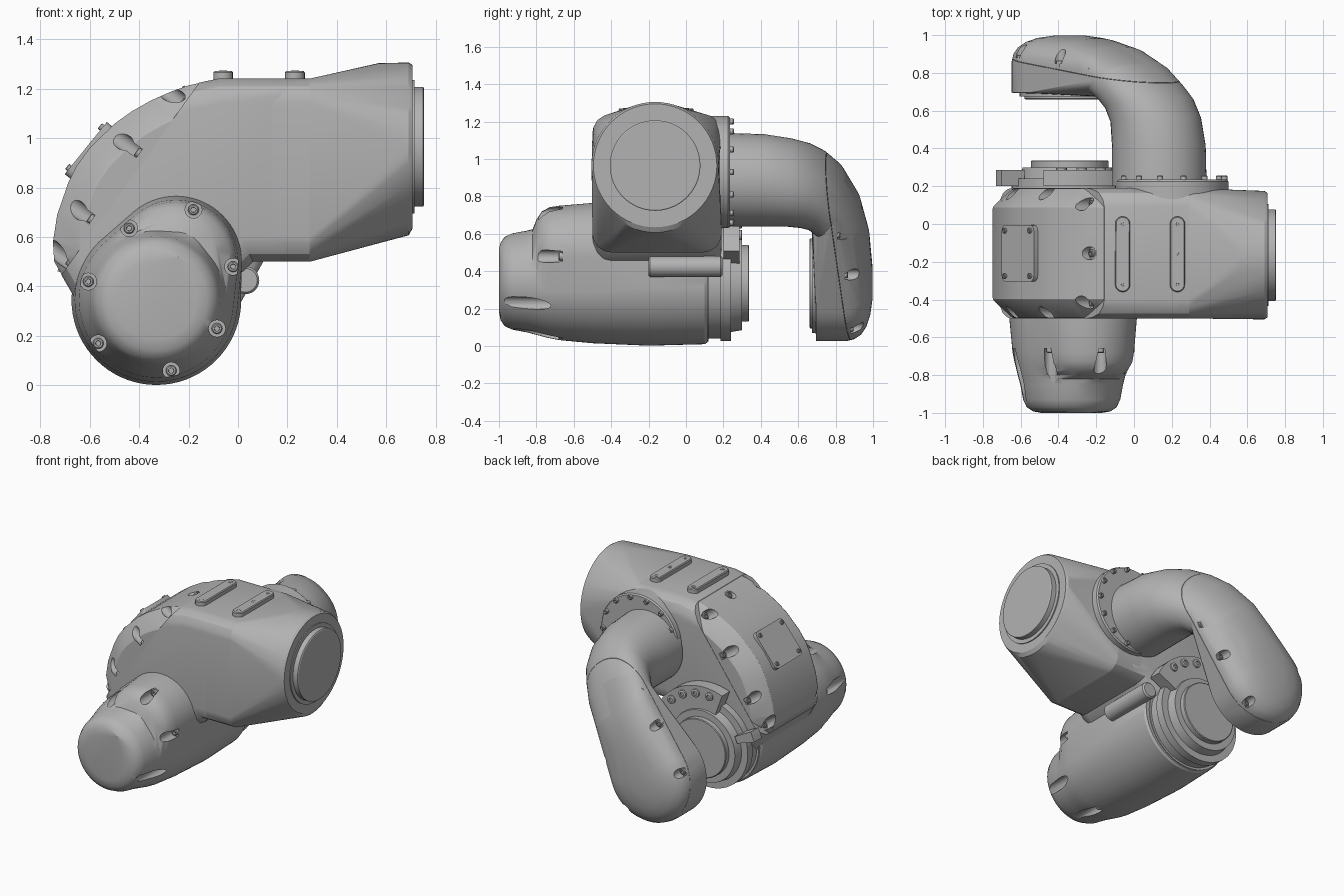
import bpy, bmesh
from math import sin, cos, pi, radians, copysign
from mathutils import Vector as V

if "Cube" in bpy.data.objects:
    bpy.data.objects.remove(bpy.data.objects["Cube"])

grey = bpy.data.materials.new("cast_grey")
grey.use_nodes = True
grey.diffuse_color = (0.45, 0.45, 0.45, 1)
grey.node_tree.nodes["Principled BSDF"].inputs["Base Color"].default_value = grey.diffuse_color
X, Y, Z = V((1, 0, 0)), V((0, 1, 0)), V((0, 0, 1))


def loft(bm, rings):
    """Skin a list of equal point rings and cap both ends."""
    vs = [[bm.verts.new(p) for p in r] for r in rings]
    n = len(vs[0])
    for a, b in zip(vs, vs[1:]):
        for i in range(n):
            bm.faces.new((a[i], a[(i + 1) % n], b[(i + 1) % n], b[i]))
    bm.faces.new(vs[0][::-1])
    bm.faces.new(vs[-1])


def circle(c, axis, r, n=48):
    q = V(axis).to_track_quat('Z', 'Y')
    return [V(c) + q @ V((r * cos(2 * pi * i / n), r * sin(2 * pi * i / n), 0)) for i in range(n)]


def lathe(bm, origin, axis, profile, n=48):
    loft(bm, [circle(V(origin) + V(axis) * h, axis, r, n) for h, r in profile])


def finish(name, bm, cutter=None, angle=32):
    bmesh.ops.recalc_face_normals(bm, faces=bm.faces)
    me = bpy.data.meshes.new(name)
    bm.to_mesh(me)
    bm.free()
    ob = bpy.data.objects.new(name, me)
    bpy.context.collection.objects.link(ob)
    me.materials.append(grey)
    bpy.ops.object.select_all(action='DESELECT')
    ob.select_set(True)
    bpy.context.view_layer.objects.active = ob
    if cutter:
        mod = ob.modifiers.new("pockets", 'BOOLEAN')
        mod.operation, mod.solver, mod.object = 'DIFFERENCE', 'EXACT', cutter
        bpy.ops.object.modifier_apply(modifier=mod.name)
        bpy.data.objects.remove(cutter)
    bpy.ops.object.shade_smooth_by_angle(angle=radians(angle))
    return ob


def pockets(name, seats, axis, length, r=0.034):
    """Cutter cylinders running outward from each seat."""
    bm = bmesh.new()
    for p in seats:
        lathe(bm, p, axis, [(0, r), (length, r)], 20)
    ob = finish(name, bm)
    ob.hide_render = True
    return ob


def screws(name, seats, axis, r=0.022, h=0.022):
    bm = bmesh.new()
    for p in seats:
        lathe(bm, p, axis, [(-0.02, r), (h * .8, r), (h, r * .8), (h, r * .5), (h * .4, r * .45)], 14)
    finish(name, bm)


def cut_half(bm, co, no):
    """Keep the part of a solid behind a plane and close it."""
    g = bmesh.ops.bisect_plane(bm, geom=bm.verts[:] + bm.edges[:] + bm.faces[:],
                               plane_co=co, plane_no=no, clear_outer=True)
    edges = [e for e in g["geom_cut"] if isinstance(e, bmesh.types.BMEdge)]
    bmesh.ops.holes_fill(bm, edges=edges, sides=0)


def hull(rings):
    bm = bmesh.new()
    for r in rings:
        for p in r:
            bm.verts.new(p)
    res = bmesh.ops.convex_hull(bm, input=bm.verts[:])
    junk = {g for g in res["geom_interior"] + res["geom_unused"] if isinstance(g, bmesh.types.BMVert)}
    bmesh.ops.delete(bm, geom=list(junk), context='VERTS')
    bmesh.ops.dissolve_limit(bm, angle_limit=radians(1), verts=bm.verts[:], edges=bm.edges[:])
    return bm


# Upper arm: side profile (x, z) with softened rims
arm = [(-.6, .25), (-.745, .5), (-.75, .58), (-.733, .69), (-.688, .82), (-.653, .89), (-.602, .96),
       (-.5, 1.06), (-.43, 1.11), (-.35, 1.155), (-.27, 1.19), (-.2, 1.215), (-.08, 1.24),
       (.24, 1.24), (.24, .5), (.06, .5), (.02, .46), (-.1, .4)]
soft = [(0, 1), (.05, .7), (.26, .32), (.62, .08), (1, 0)]
crisp = [(0, 1), (.06, .9), (.9, .06), (1, 0)]


def inset(pts, d):
    out = []
    for i, p in enumerate(pts):
        p, a, b = V(p), V(pts[i - 1]), V(pts[(i + 1) % len(pts)])
        u, w = (p - a).normalized(), (b - p).normalized()
        n1, n2 = V((u.y, -u.x)), V((w.y, -w.x))
        out.append(p + (n1 + n2) * d / (1 + n1.dot(n2)))
    return out


def arm_solid(steps, depth, rise, shrink):
    bm = bmesh.new()
    sts = [(-.5 + shrink + depth * t, rise * k) for t, k in steps]
    sts += [(.19 - shrink - depth * t, rise * k) for t, k in reversed(steps)]
    loft(bm, [[(p.x, y, p.y) for p in inset(arm, d + shrink)] for y, d in sts])
    return bm


seam, out, along = V((-.16, 0, 1.22)), V((-.81, 0, .58)), V((-.58, 0, -.81))
bm = arm_solid(soft, .1, .1, 0)
cut_half(bm, seam, out)
finish("upper_arm", bm, angle=25)

# Curved cover with screw pockets
bm = arm_solid(crisp, .1, .11, .002)
cut_half(bm, seam, -out)
seats = [seam + along * t + out * d + Y * y for t, d, lo, hi in
         ((.1, 0, -.415, .105), (.37, .03, -.472, .162), (.7, .03, -.472, .162), (.89, 0, -.415, .105))
         for y in (lo, hi)]
seats.append(seam + along * .06 + out * .03 - Y * .155)
finish("arm_cover", bm, pockets("cover_cutter", seats, out, .4), angle=25)
screws("cover_screws", seats, out, .02, .015)


# Wrist: straight stretch with the arm's section, then a blend into a round end
def arm_section(x):
    ring = []
    for y, sy, z, sz in ((-.5, 1, 1.24, -1), (.19, -1, 1.24, -1), (.19, -1, .5, 1), (-.5, 1, .5, 1)):
        corner = [(x, y + sy * .1 * t, z + sz * .1 * k) for t, k in soft]
        ring += corner if sy * sz < 0 else corner[::-1]
    return ring


bm = bmesh.new()
loft(bm, [arm_section(.1), arm_section(.29)])
finish("arm_straight", bm, angle=25)
wrist = [circle((x, -.165, z), X, r, 64) for x, z, r in
         ((.57, .965, .338), (.69, .965, .34), (.706, .965, .33), (.53, .905, .3), (.69, .905, .298))]
finish("wrist_end", hull([arm_section(.29)] + wrist), angle=25)
bm = bmesh.new()
lathe(bm, (0, -.165, .965), X, [(.69, .27), (.713, .27), (.713, .242), (.748, .242), (.752, .236)], 64)
finish("wrist_disc", bm)

# Motor housing: egg-shaped sections made of a main circle and an upper bulge
low, high = V((-.33, .345)), V((-.25, .5))


def egg(y, r1, r2, n=72):
    ring = []
    for i in range(n):
        d = V((cos(2 * pi * i / n), sin(2 * pi * i / n)))
        p = max((low + d * r1, high + d * r2), key=lambda q: q.dot(d))
        ring.append((p.x, y, p.y))
    return ring


bm = bmesh.new()
loft(bm, [egg(*s) for s in ((-1, .16, .02), (-.992, .205, .02), (-.97, .238, .02), (-.93, .257, .02),
                            (-.85, .272, .06), (-.82, .28, .12), (-.8, .285, .175), (-.77, .293, .22),
                            (-.73, .303, .242), (-.68, .313, .25), (-.5, .33, .265), (-.2, .343, .265),
                            (.1, .335, .25), (.115, .325, .24))])
seats = [V((x, -.66, z)) for x, z in ((-.18, .71), (-.44, .635), (-.605, .42), (-.565, .17),
                                     (-.27, .06), (-.085, .23), (-.02, .48))]
finish("motor_housing", bm, pockets("motor_cutter", seats, -Y, .5))
screws("motor_screws", seats, -Y)

# Stepped output flange behind the motor
joint = V((-.34, 0, .335))
bm = bmesh.new()
lathe(bm, joint, Y, [(.08, .31), (.12, .31), (.12, .295), (.185, .295), (.185, .308), (.24, .308),
                     (.24, .26), (.3, .25), (.3, .205), (.333, .205), (.337, .2)], 64)
finish("output_flange", bm)


# Clamp arc on the flange with its bolts, and the far stop block
def arc(name, a0, a1, r0, r1, y0, y1, n):
    bm = bmesh.new()
    rings = []
    for i in range(n + 1):
        a = radians(a0 + (a1 - a0) * i / n)
        d = V((cos(a), 0, sin(a)))
        rings.append([joint + d * r + Y * y for r, y in ((r0, y0), (r1, y0), (r1, y1), (r0, y1))])
    loft(bm, rings)
    finish(name, bm)


arc("clamp_arc", 25, 110, .25, .41, .2, .285, 16)
arc("stop_block", 152, 162, .27, .41, .2, .285, 3)
screws("clamp_bolts", [joint + V((.36 * cos(a), .285, .36 * sin(a))) for a in map(radians, (46, 63, 80, 97))],
       Y, .028, .015)

# Small side cylinder
bm = bmesh.new()
lathe(bm, (.03, 0, .425), Y, [(-.2, .048), (-.192, .056), (.185, .056), (.195, .046)], 28)
finish("side_cylinder", bm)

# Curved link: flange, bent tube and domed end
bm = bmesh.new()
lathe(bm, (.2, 0, .93), Y, [(.1, .3), (.225, .3), (.235, .292)], 64)
finish("link_flange", bm)
screws("link_flange_bolts", [(.2 + .278 * cos(i * pi / 7), .235, .93 + .278 * sin(i * pi / 7)) for i in range(14)],
       Y, .016, .022)

D, P, base = V((-.65, 0, -.76)), V((.76, 0, -.65)), V((.135, 0, .89))


def section(si, yi, so, yo, w, shift=0, e=1, n=48):
    """Rounded section spanning an inner and an outer bend point, moved sideways by shift."""
    a, b = (base + D * s + Y * y - P * shift for s, y in ((si, yi), (so, yo)))
    ring = []
    for i in range(n):
        c, s = (copysign(abs(f) ** e, f) for f in (cos(2 * pi * i / n), sin(2 * pi * i / n)))
        ring.append((a + b) / 2 + (a - b) / 2 * c + P * w * s)
    return ring


bends = [section(*s) for s in ((.25, .2, -.25, .2, .25), (.25, .4, -.24, .42, .25), (.25, .535, -.2, .57, .25, .005),
                               (.26, .6, -.14, .675, .25, .02, .95), (.277, .64, -.055, .76, .25, .04, .9),
                               (.31, .672, .062, .848, .25, .052, .85), (.36, .69, .26, .938, .25, .055, .85),
                               (.42, .69, .46, .982, .25, .045, .85))]
split = base + Y * .755
normal = (Y - D * .13).normalized()
for name, co, no in (("link_tube", split, normal), ("link_shoulder", split + normal * .002, -normal)):
    bm = bmesh.new()
    loft(bm, bends[:7])
    cut_half(bm, co, no)
    finish(name, bm)

end_rings = [circle(joint + Y * y, Y, r, 64) for y, r in ((.695, .308), (.86, .308), (.9, .298), (.935, .275),
                                                         (.965, .23), (.985, .17), (.998, .08))]
bm = hull(bends[5:] + end_rings)
cut_half(bm, split, normal)
finish("link_end", bm)
bm = hull(bends[5:] + end_rings)
cut_half(bm, split + normal * .002, -normal)
seats = [joint - D * u + P * v + Y * y for u, v, y in
         ((-.08, -.272, .88), (-.08, .272, .88), (.26, -.29, .85), (.26, .23, .85), (.5, -.28, .81), (.5, .18, .81))]
finish("link_cover", bm, pockets("link_cutter", seats, Y, .4, .03))
screws("link_screws", seats, Y, .02, .015)
bm = bmesh.new()
lathe(bm, joint, Y, [(.66, .235), (.664, .24), (.675, .24), (.675, .265), (.72, .265)], 64)
finish("link_end_disc", bm)

# Capsule-ended mounting bars on top of the arm
for name, x, ys in (("front_bar", .23, (-.32, -.155, 0)), ("rear_bar", -.06, (-.32, 0))):
    bm = bmesh.new()
    rings = []
    for z, r in ((1.22, .04), (1.265, .04), (1.271, .035)):
        rings.append([(x + r * cos(i * pi / 12), (0 if i < 12 else -.32) + r * sin(i * pi / 12), z)
                      for i in range(24)])
    loft(bm, rings)
    finish(name, bm)
    screws(name + "_screws", [(x, y, 1.271) for y in ys], Z, .016, .002)

# Rounded access plate on the curved cover
n = V((-.78, 0, .63))
t = V((.63, 0, .78))
c = V((-.606, -.155, .952))
bm = bmesh.new()
corners = [(1, 1, 0), (-1, 1, 90), (-1, -1, 180), (1, -1, 270)]
rings = []
for h in (-.04, .012):
    rings.append([c + n * h + t * (sx * .105 + .03 * cos(radians(a + k))) + Y * (sy * .12 + .03 * sin(radians(a + k)))
                  for sx, sy, a in corners for k in (0, 30, 60, 90)])
loft(bm, rings)
finish("access_plate", bm)
screws("plate_screws", [c + n * .012 + t * sx * .105 + Y * sy * .12 for sx, sy, a in corners], n, .014, .012)
